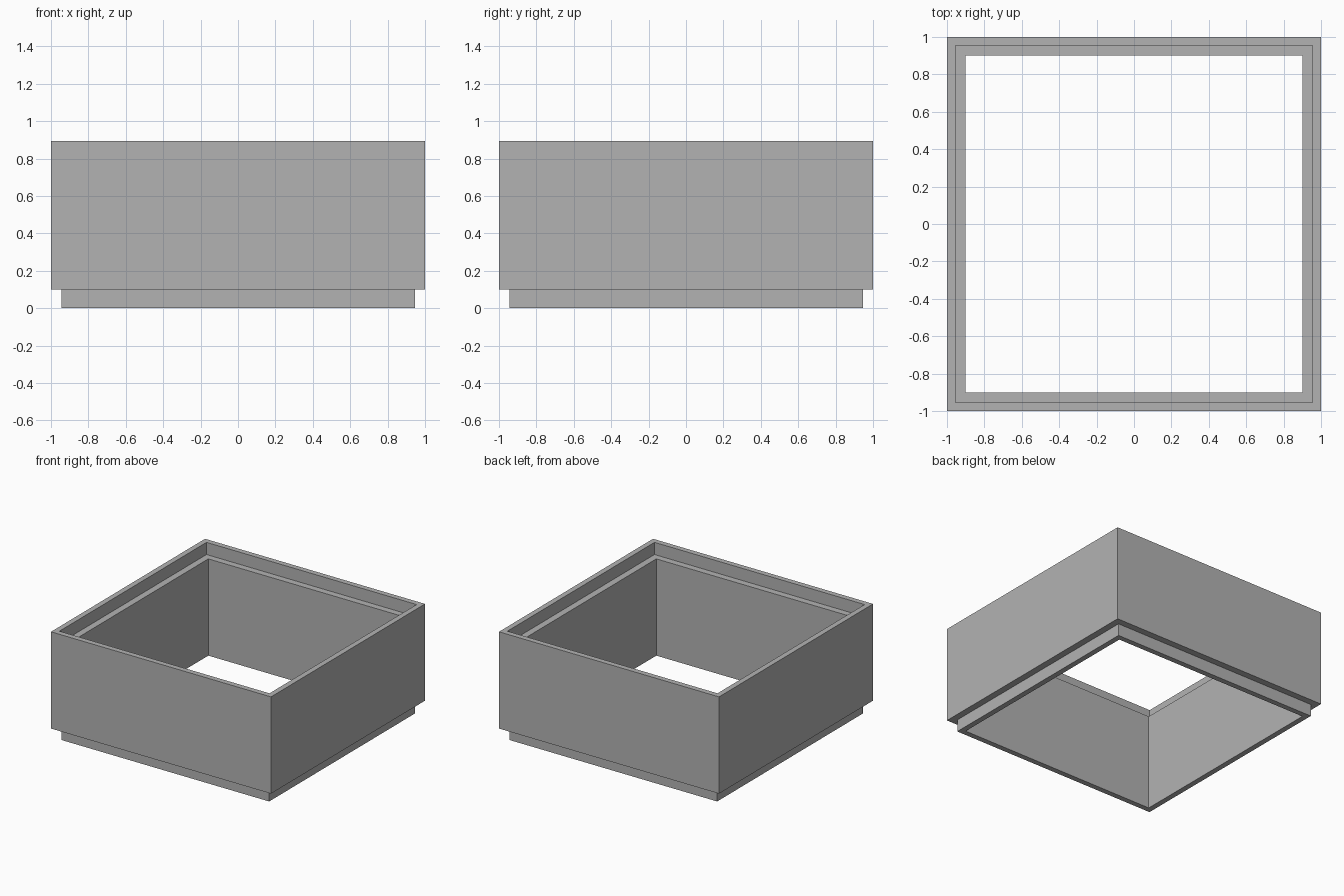
import bpy
import bmesh

cube = bpy.data.objects.get("Cube")
if cube:
    bpy.data.objects.remove(cube, do_unlink=True)

# One plain grey material
grey = bpy.data.materials.new("plain_grey")
grey.use_nodes = True
colour = (0.45, 0.45, 0.45, 1)
grey.diffuse_color = colour
grey.node_tree.nodes["Principled BSDF"].inputs["Base Color"].default_value = colour

HEIGHT, STEP = 0.895, 0.1
OUTER, FOOT, REBATE, INNER = 1.0, 0.945, 0.955, 0.9

# Wall cross-section as (half width, height), going round the section
section = [
    (INNER, 0), (FOOT, 0), (FOOT, STEP), (OUTER, STEP),
    (OUTER, HEIGHT), (REBATE, HEIGHT),
    (REBATE, HEIGHT - STEP), (INNER, HEIGHT - STEP),
]
corners = [(-1, -1), (1, -1), (1, 1), (-1, 1)]


def square_frame(name, profile, material):
    """Carry a closed wall section round the four mitred corners."""
    bm = bmesh.new()
    rings = [[bm.verts.new((sx * r, sy * r, z)) for sx, sy in corners]
             for r, z in profile]
    for i, ring in enumerate(rings):
        above = rings[(i + 1) % len(rings)]
        for k in range(4):
            n = (k + 1) % 4
            bm.faces.new((ring[k], ring[n], above[n], above[k]))
    bmesh.ops.recalc_face_normals(bm, faces=bm.faces)
    mesh = bpy.data.meshes.new(name)
    bm.to_mesh(mesh)
    bm.free()
    mesh.materials.append(material)
    obj = bpy.data.objects.new(name, mesh)
    bpy.context.collection.objects.link(obj)
    return obj


# Open stacking frame: recessed foot, tall walls and rebated top lip
square_frame("stacking_frame", section, grey)
